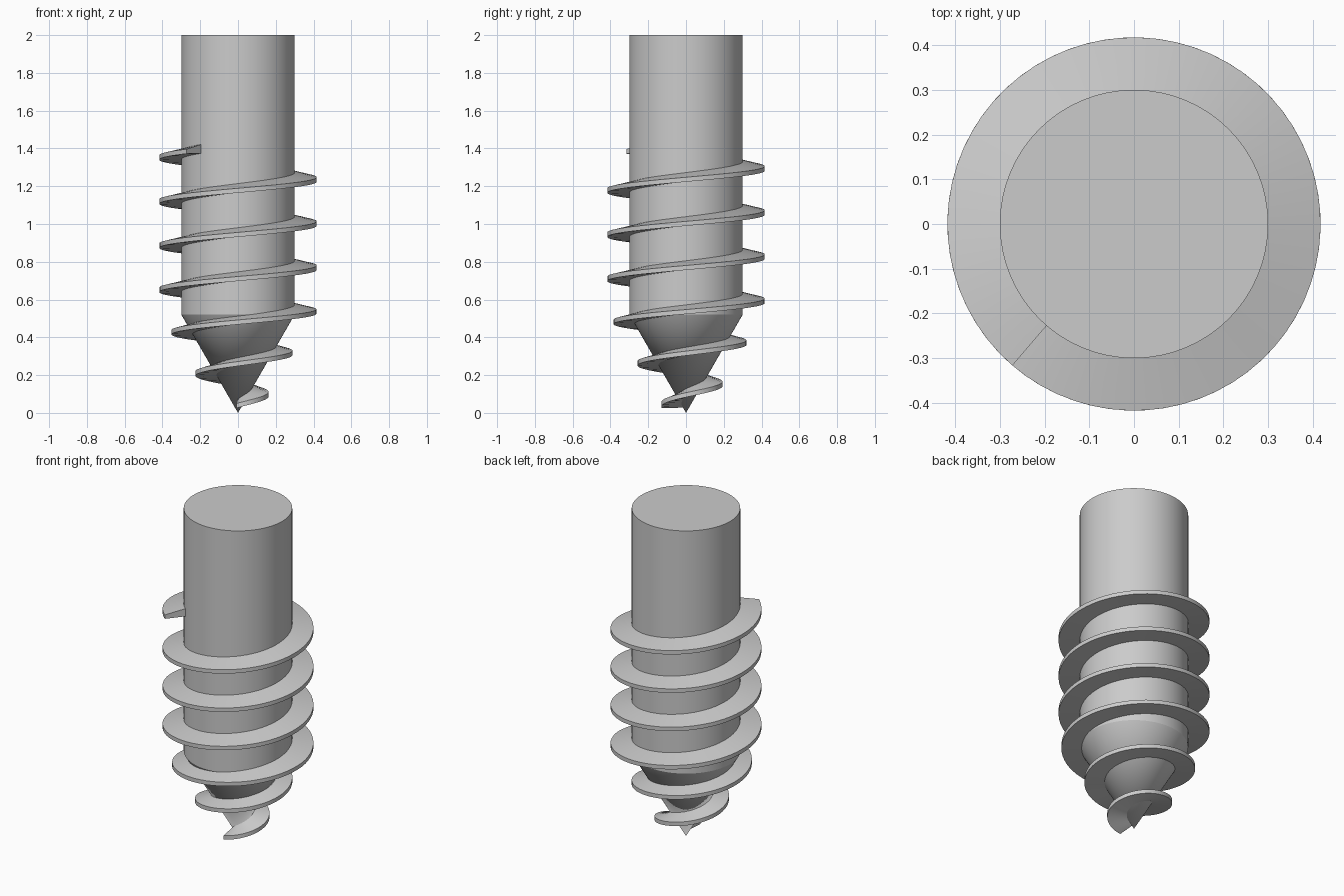
import bpy
import bmesh
from math import cos, sin, tau, radians
from mathutils import Matrix

cube = bpy.data.objects.get("Cube")
if cube:
    bpy.data.objects.remove(cube, do_unlink=True)

CORE_R, THREAD_R = 0.30, 0.417
TIP_H, HEIGHT = 0.52, 2.0
SIDES = 64

steel = bpy.data.materials.new("plain_grey_metal")
steel.use_nodes = True
GREY = (0.6, 0.6, 0.6, 1)
steel.diffuse_color = GREY
steel.node_tree.nodes["Principled BSDF"].inputs["Base Color"].default_value = GREY


def finish(bm, name):
    """Turn a bmesh into a smooth shaded object with crisp edges."""
    bmesh.ops.recalc_face_normals(bm, faces=bm.faces[:])
    mesh = bpy.data.meshes.new(name)
    bm.to_mesh(mesh)
    bm.free()
    mesh.materials.append(steel)
    obj = bpy.data.objects.new(name, mesh)
    bpy.context.collection.objects.link(obj)
    bpy.ops.object.select_all(action="DESELECT")
    obj.select_set(True)
    bpy.context.view_layer.objects.active = obj
    bpy.ops.object.shade_smooth_by_angle(angle=radians(25))
    return obj


def core_radius(z):
    return CORE_R * min(1, z / TIP_H)


def thread_height(turn):
    """Height of the rim; the pitch is a little tighter on the tip."""
    return 0.095 + 0.22 * min(turn, 2) + 0.2335 * max(turn - 2, 0)


# Shank and pointed tip as one lathed body
bm = bmesh.new()
rings = []
for z in (TIP_H, HEIGHT):
    ring = bmesh.ops.create_circle(bm, segments=SIDES, radius=CORE_R,
                                   matrix=Matrix.Translation((0, 0, z)))
    rings.append(ring["verts"])
low, high = rings
point = bm.verts.new((0, 0, 0))
for i in range(SIDES):
    j = (i + 1) % SIDES
    bm.faces.new((low[i], low[j], high[j], high[i]))
    bm.faces.new((point, low[j], low[i]))
bm.faces.new(high)
finish(bm, "shank_and_tip")

# Helical thread: a tapered four-sided section swept up the core
bm = bmesh.new()
start, end = -0.26, 5.637
steps = int((end - start) * SIDES)
sections = []
for i in range(steps + 1):
    turn = start + (end - start) * i / steps
    z = thread_height(turn)
    inner = max(core_radius(z) - 0.015, 0.003)
    outer = min(THREAD_R, 0.106 + z * CORE_R / TIP_H)
    profile = ((inner, z - 0.01), (outer, z - 0.012),
               (outer, z + 0.012), (inner, z + 0.04))
    c, s = cos(turn * tau), sin(turn * tau)
    sections.append([bm.verts.new((r * c, r * s, h)) for r, h in profile])
for a, b in zip(sections, sections[1:]):
    for k in range(4):
        n = (k + 1) % 4
        bm.faces.new((a[k], a[n], b[n], b[k]))
bm.faces.new(sections[0])
bm.faces.new(sections[-1])
finish(bm, "helical_thread")
